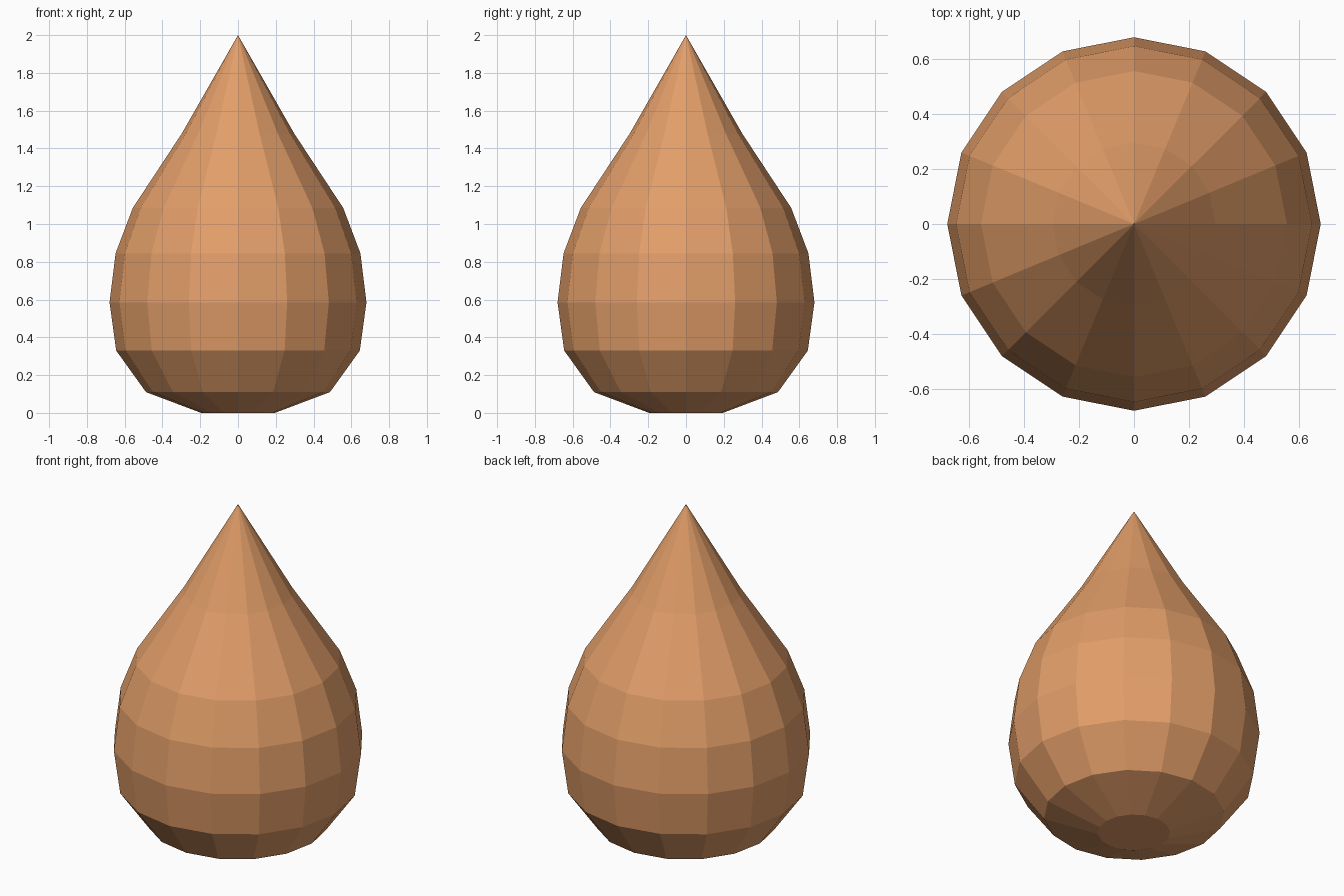
import bpy, bmesh
from math import pi, cos, sin

if "Cube" in bpy.data.objects:
    bpy.data.objects.remove(bpy.data.objects["Cube"])

SIDES = 16
# (radius, height) of each ring, bottom to top
PROFILE = [(0.195, 0), (0.487, 0.11), (0.645, 0.33), (0.68, 0.585),
           (0.648, 0.845), (0.557, 1.085), (0.297, 1.48)]
TIP_Z = 2.0

bm = bmesh.new()
rings = [[bm.verts.new((r * cos(2 * pi * i / SIDES), r * sin(2 * pi * i / SIDES), z))
          for i in range(SIDES)] for r, z in PROFILE]

# flat base
bm.faces.new(rings[0][::-1])

# faceted sides
for low, high in zip(rings, rings[1:]):
    for i in range(SIDES):
        j = (i + 1) % SIDES
        bm.faces.new((low[i], low[j], high[j], high[i]))

# pointed tip
tip = bm.verts.new((0, 0, TIP_Z))
for i in range(SIDES):
    bm.faces.new((rings[-1][i], rings[-1][(i + 1) % SIDES], tip))

mesh = bpy.data.meshes.new("teardrop_body")
bm.to_mesh(mesh)
bm.free()

# warm tan colour
mat = bpy.data.materials.new("tan")
mat.diffuse_color = (0.76, 0.34, 0.14, 1)
mat.use_nodes = True
mat.node_tree.nodes["Principled BSDF"].inputs["Base Color"].default_value = mat.diffuse_color
mesh.materials.append(mat)
bpy.context.collection.objects.link(bpy.data.objects.new("teardrop_body", mesh))
